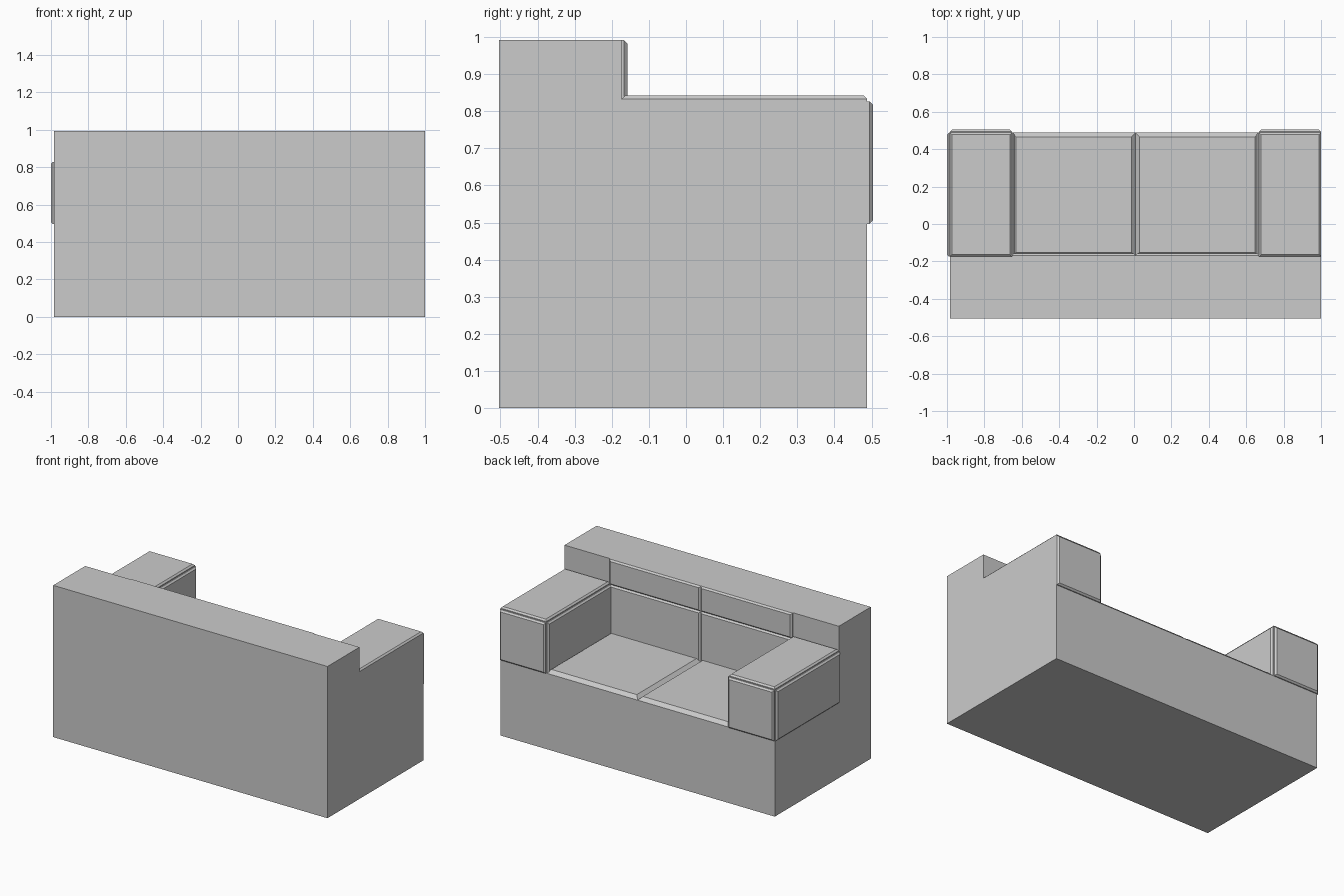
import bpy, bmesh
from mathutils import Vector

if "Cube" in bpy.data.objects:
    bpy.data.objects.remove(bpy.data.objects["Cube"])

# The sofa sits on a modular grid; raised panels stand off its faces
T = 0.016                      # panel thickness
C = (2 - T) / 6                # grid cell
X = [-1 + T + C * i for i in range(7)]
Y = [-0.504 + C * i for i in range(4)]
SEAT, ARM, TOP = 1.5 * C, 2.5 * C, 3 * C


def make(name, bm):
    bmesh.ops.recalc_face_normals(bm, faces=bm.faces)
    me = bpy.data.meshes.new(name)
    bm.to_mesh(me)
    bm.free()
    ob = bpy.data.objects.new(name, me)
    bpy.context.collection.objects.link(ob)
    return ob


def loft(name, rings):
    """Skin equal-length rings of points and cap both ends."""
    bm = bmesh.new()
    vs = [[bm.verts.new(p) for p in r] for r in rings]
    n = len(vs[0])
    bm.faces.new(vs[0])
    bm.faces.new(vs[-1])
    for a, b in zip(vs, vs[1:]):
        for i in range(n):
            j = (i + 1) % n
            bm.faces.new((a[i], a[j], b[j], b[i]))
    return make(name, bm)


def panel(name, axis, sign, level, u, v, lip=0.006, inset=0.010, thick=T):
    """Panel raised from a face: u and v are its ranges on the other two axes."""
    ua, va = [a for a in range(3) if a != axis]
    steps = [(0, 0)] + ([(lip, 0)] if lip else []) + [(thick, inset)]
    rings = []
    for h, d in steps:
        ring = []
        for pu, pv in ((u[0] + d, v[0] + d), (u[1] - d, v[0] + d),
                       (u[1] - d, v[1] - d), (u[0] + d, v[1] - d)):
            p = Vector()
            p[axis], p[ua], p[va] = level + sign * h, pu, pv
            ring.append(p)
        rings.append(ring)
    return loft(name, rings)


# Base and backrest as one L-shaped profile
profile = [(Y[0], 0), (Y[3], 0), (Y[3], SEAT), (Y[1], SEAT), (Y[1], TOP), (Y[0], TOP)]
loft("base_and_back", [[(x, y, z) for y, z in profile] for x in (X[0], X[6])])

depth = (Y[1], Y[3])
rise = (SEAT, ARM)

# Arms with raised panels on top, front and inner side
for side, x0, x1, inner, s in (("left", X[0], X[1], X[1], 1),
                               ("right", X[5], X[6], X[5], -1)):
    loft(side + "_arm", [[(x, Y[1], SEAT), (x, Y[3], SEAT), (x, Y[3], ARM), (x, Y[1], ARM)]
                         for x in (x0, x1)])
    panel(side + "_arm_top", 2, 1, ARM, (x0, x1), depth)
    panel(side + "_arm_front", 1, 1, Y[3], (x0, x1), rise)
    panel(side + "_arm_inner", 0, s, inner, depth, rise)

# Only the left arm has an outer panel
panel("left_arm_outer", 0, -1, X[0], depth, rise)

# Seat cushions and two rows of back cushions
for side, i in (("left", 1), ("right", 3)):
    span = (X[i], X[i + 2])
    panel(side + "_seat_cushion", 2, 1, SEAT, span, depth, lip=0, inset=0.022, thick=0.022)
    panel(side + "_lower_back_cushion", 1, 1, Y[1], span, rise)
    panel(side + "_upper_back_cushion", 1, 1, Y[1], span, (ARM, TOP))
